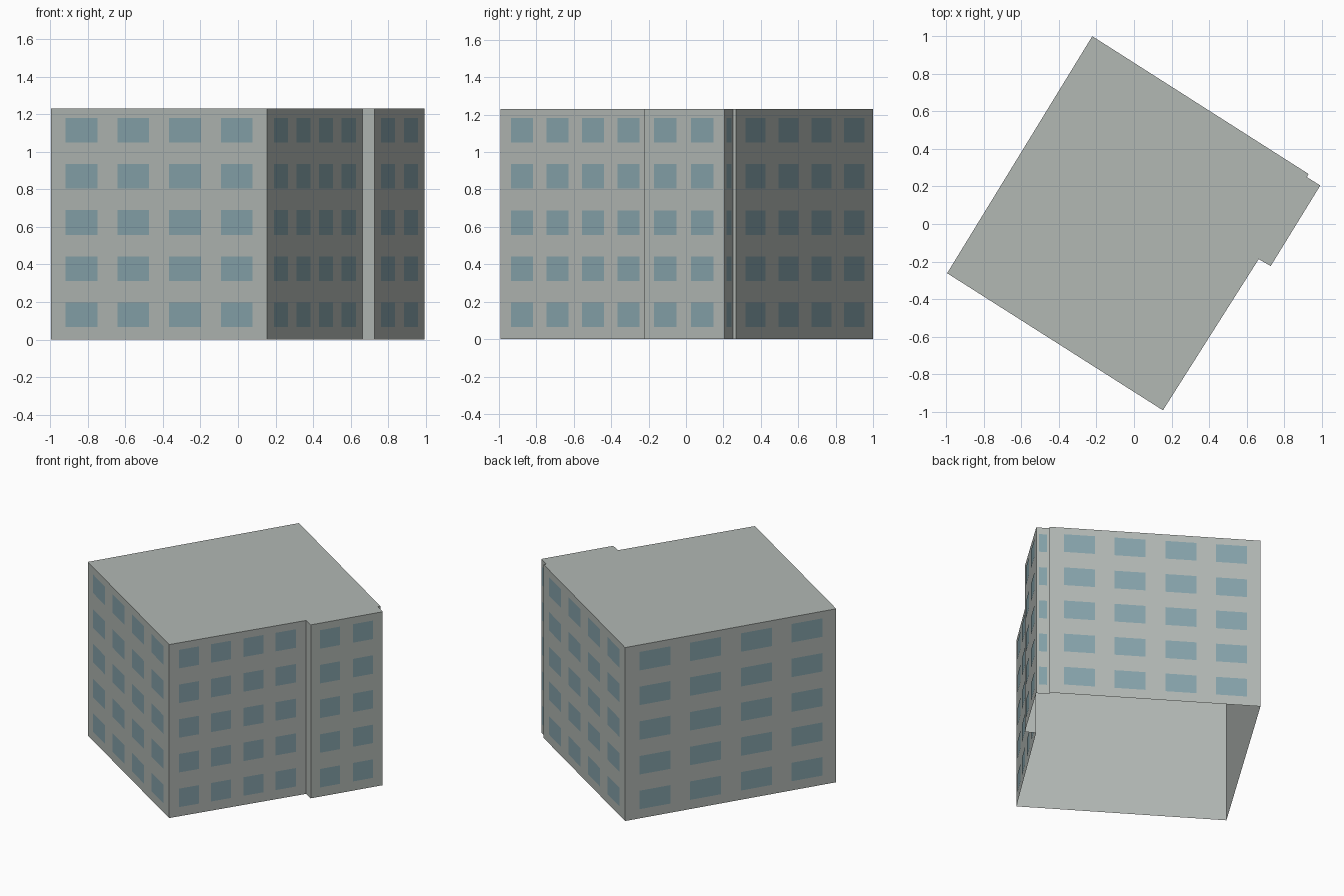
import bpy
import bmesh
from mathutils import Vector

cube = bpy.data.objects.get("Cube")
if cube:
    bpy.data.objects.remove(cube, do_unlink=True)

HEIGHT = 1.23
FLOORS = 5
STOREY = HEIGHT / FLOORS
SILL, WINDOW_HEIGHT = 0.066, 0.131
PROUD = 0.002  # how far the panes sit off the wall


def make_material(name, color):
    mat = bpy.data.materials.new(name)
    mat.use_nodes = True
    mat.diffuse_color = color
    mat.node_tree.nodes["Principled BSDF"].inputs["Base Color"].default_value = color
    return mat


concrete = make_material("grey concrete", (0.445, 0.479, 0.456, 1))
glass = make_material("blue grey glass", (0.238, 0.366, 0.407, 1))


def finish(name, bm, mat):
    mesh = bpy.data.meshes.new(name)
    bm.to_mesh(mesh)
    bm.free()
    mesh.materials.append(mat)
    obj = bpy.data.objects.new(name, mesh)
    bpy.context.collection.objects.link(obj)
    return obj


# Footprint corners, counter-clockwise, with the window layout of the wall
# that starts at each: (columns, first edge, pane width, spacing) as fractions
FULL = (4, 0.068, 0.147, 0.24)
footprint = [
    ("front", (-0.995, -0.262), FULL),
    ("right", (0.154, -0.992), (4, 0.07, 0.147, 0.236)),
    ("wing_front", (0.664, -0.187), None),
    ("wing_right", (0.728, -0.224), (2, 0.125, 0.28, 0.46)),
    ("wing_back", (0.992, 0.205), (1, 0.2, 0.62, 0)),
    ("notch", (0.92, 0.25), None),
    ("back", (0.93, 0.266), FULL),
    ("left", (-0.222, 1.0), FULL),
]
corners = [Vector((x, y, 0)) for _, (x, y), _ in footprint]
up = Vector((0, 0, 1))

# Building shell: roof and walls, open underneath
bm = bmesh.new()
base = [bm.verts.new(c) for c in corners]
top = [bm.verts.new(c + up * HEIGHT) for c in corners]
bm.faces.new(top)
for i in range(len(base)):
    j = (i + 1) % len(base)
    bm.faces.new((base[i], base[j], top[j], top[i]))
finish("building_shell", bm, concrete)

# Window panes, one object per wall
for i, (name, _, layout) in enumerate(footprint):
    if not layout:
        continue
    columns, first, width, spacing = layout
    start, end = corners[i], corners[(i + 1) % len(corners)]
    along = end - start
    offset = along.cross(up).normalized() * PROUD
    bm = bmesh.new()
    for column in range(columns):
        a = start + along * (first + column * spacing) + offset
        b = a + along * width
        for floor in range(FLOORS):
            low = up * (floor * STOREY + SILL)
            high = low + up * WINDOW_HEIGHT
            bm.faces.new([bm.verts.new(p) for p in (a + low, b + low, b + high, a + high)])
    finish(name + "_windows", bm, glass)
